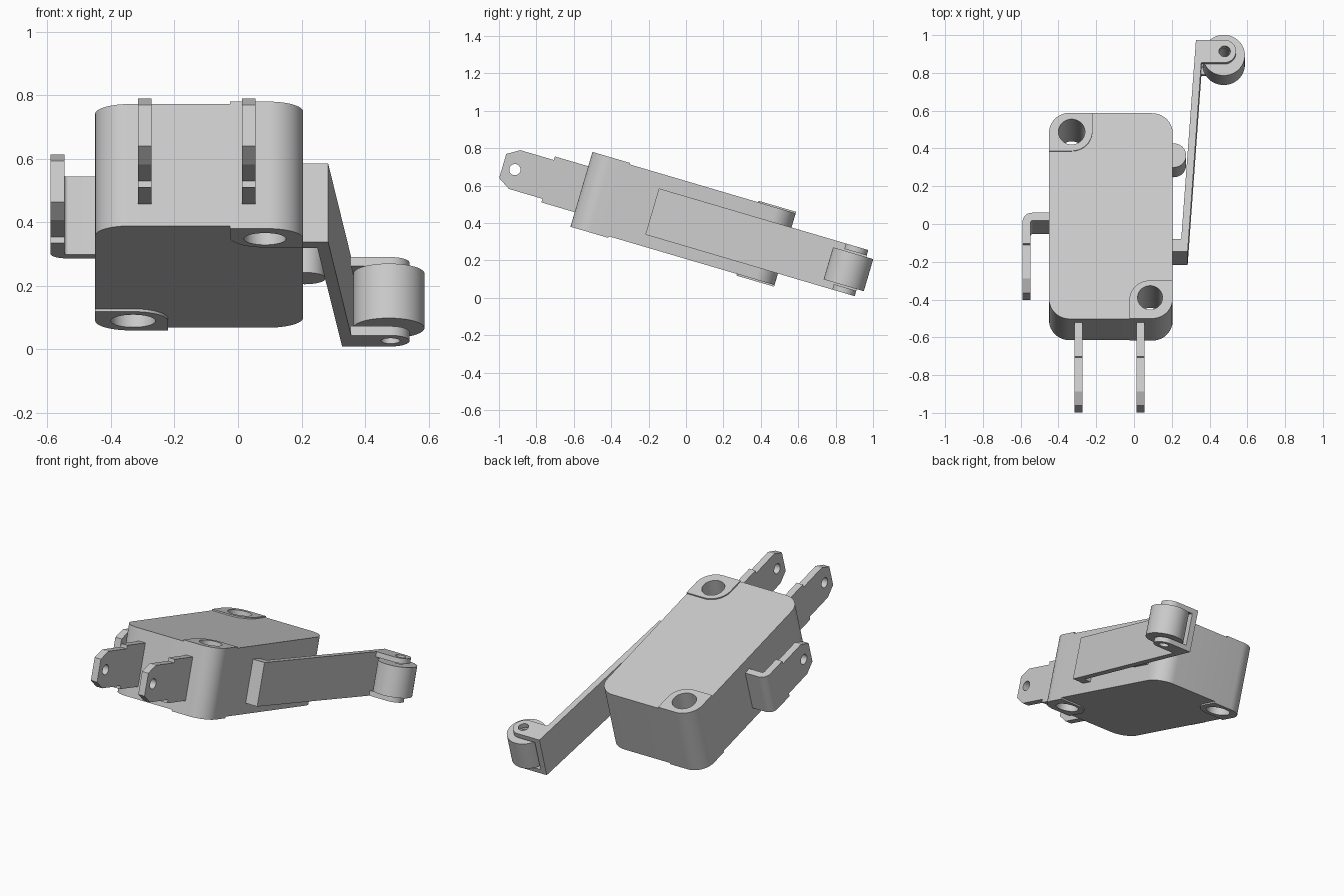
import bpy, bmesh, math
from mathutils import Matrix, Vector

if "Cube" in bpy.data.objects:
    bpy.data.objects.remove(bpy.data.objects["Cube"])

TILT = Matrix.Rotation(math.radians(-16.4), 4, 'X')
MID = 0.395          # middle of the housing's depth
parts = []

grey = bpy.data.materials.new("light_grey")
grey.use_nodes = True
grey.diffuse_color = (0.6, 0.6, 0.6, 1)
grey.node_tree.nodes["Principled BSDF"].inputs["Base Color"].default_value = (0.6, 0.6, 0.6, 1)


def outline(corners):
    """Expand (a, b, radius) corners into a filleted outline."""
    pts = []
    n = len(corners)
    for i, c in enumerate(corners):
        p = Vector(c[:2])
        r = c[2] if len(c) > 2 else 0
        if not r:
            pts.append(p)
            continue
        d1 = (Vector(corners[i - 1][:2]) - p).normalized()
        d2 = (Vector(corners[(i + 1) % n][:2]) - p).normalized()
        half = d1.angle(d2) / 2
        centre = p + (d1 + d2).normalized() * (r / math.sin(half))
        s = p + d1 * (r / math.tan(half)) - centre
        e = p + d2 * (r / math.tan(half)) - centre
        sweep = math.atan2(s.x * e.y - s.y * e.x, s.dot(e))
        for k in range(13):
            a = sweep * k / 12
            pts.append(centre + Vector((s.x * math.cos(a) - s.y * math.sin(a),
                                        s.x * math.sin(a) + s.y * math.cos(a))))
    return pts


def circle(a, b, r, n=48):
    return [(a + r * math.cos(t * math.tau / n), b + r * math.sin(t * math.tau / n)) for t in range(n)]


def prism(name, pts, lo, hi, axis='Z'):
    """Extrude an outline along Z (points are x, y) or X (points are y, z)."""
    bm = bmesh.new()
    place = (lambda p, h: (p[0], p[1], h)) if axis == 'Z' else (lambda p, h: (h, p[0], p[1]))
    face = bm.faces.new([bm.verts.new(place(p, lo)) for p in pts])
    ext = bmesh.ops.extrude_face_region(bm, geom=[face])
    shift = Vector(place((0, 0), hi - lo))
    bmesh.ops.translate(bm, vec=shift, verts=[g for g in ext["geom"] if isinstance(g, bmesh.types.BMVert)])
    bmesh.ops.recalc_face_normals(bm, faces=bm.faces)
    me = bpy.data.meshes.new(name)
    bm.to_mesh(me)
    bm.free()
    me.materials.append(grey)
    ob = bpy.data.objects.new(name, me)
    bpy.context.collection.objects.link(ob)
    parts.append(ob)
    return ob


def drill(ob, a, b, r, axis='Z'):
    cutter = prism("cutter", circle(a, b, r), -1, 1.5, axis)
    parts.remove(cutter)
    mod = ob.modifiers.new("hole", 'BOOLEAN')
    mod.operation = 'DIFFERENCE'
    mod.solver = 'EXACT'
    mod.object = cutter
    bpy.context.view_layer.objects.active = ob
    bpy.ops.object.modifier_apply(modifier=mod.name)
    bpy.data.objects.remove(cutter)


# Housing with two mounting holes and leaf-shaped raised pads around them
L, R, F, B = -0.45, 0.205, -0.70, 0.435
holes = [(0.085, -0.585, 0.066), (-0.33, 0.33, 0.07)]
housing = prism("housing", outline([(L, F, .11), (R, F, .11), (R, B, .11), (L, B, .11)]), 0.199, 0.599)
for h in holes:
    drill(housing, *h)
pads = {"front": ([(R, F, .11), (R, F + .21), (R - .23, F + .21, .11), (R - .23, F)], holes[0]),
        "rear": ([(L, B, .11), (L, B - .21), (L + .23, B - .21, .11), (L + .23, B)], holes[1])}
for side, (corners, hole) in pads.items():
    for level, lo, hi in (("lower", 0.19, 0.199), ("upper", 0.599, 0.607)):
        drill(prism(f"{side}_{level}_pad", outline(corners), lo, hi), *hole)


# Flat blade terminals with a chamfered tip and a hole
def blade(name, x, step, base=None):
    half = [(step, .108), (step - .187, .108), (step - .253, .067)]
    if base is not None:
        half = [(base, .128), (step, .128)] + half
    pts = [(v, MID + .004 + w) for v, w in half] + [(v, MID + .004 - w) for v, w in reversed(half)]
    drill(prism(name, pts, x, x + .043, 'X'), step - .185, MID + .004, .03, 'X')


blade("front_terminal_right", -0.315, -0.886, F + .02)
blade("front_terminal_left", 0.012, -0.886, F + .02)
blade("side_terminal_blade", -0.59, -0.264)
prism("side_terminal_elbow", outline([(L + .01, -.093), (-.59, -.093, .05), (-.59, -.264), (-.547, -.264),
                                      (-.547, -.135, .012), (L + .01, -.135)]), MID - .124, MID + .132)

# Plunger beneath the lever
prism("plunger", circle(0.21, 0.235, 0.066), 0.302, 0.488)

# Lever arm with foot and two ears carrying the roller
LO, HI = 0.263, 0.52
prism("lever_arm", [(R - .01, -.304), (.284, -.304), (.365, .863), (.328, .863), (.25, -.236), (R - .01, -.236)],
      LO, HI)
RX, RY = 0.475, 0.79
ear = outline([(.34, .863), (.34, .738), (.54, .738, .062), (.54, .863, .062)])
for name, lo in (("lower_ear", LO), ("upper_ear", HI - .03)):
    drill(prism(name, ear, lo, lo + .03), .48, .8, .03)
drill(prism("roller", circle(RX, RY, .112, 64), 0.302, 0.481), .48, .8, .03)

# Tilt everything into its resting pose and shade
for ob in parts:
    ob.data.transform(TILT)
    bpy.ops.object.select_all(action='DESELECT')
    ob.select_set(True)
    bpy.context.view_layer.objects.active = ob
    bpy.ops.object.shade_smooth_by_angle(angle=math.radians(30))
